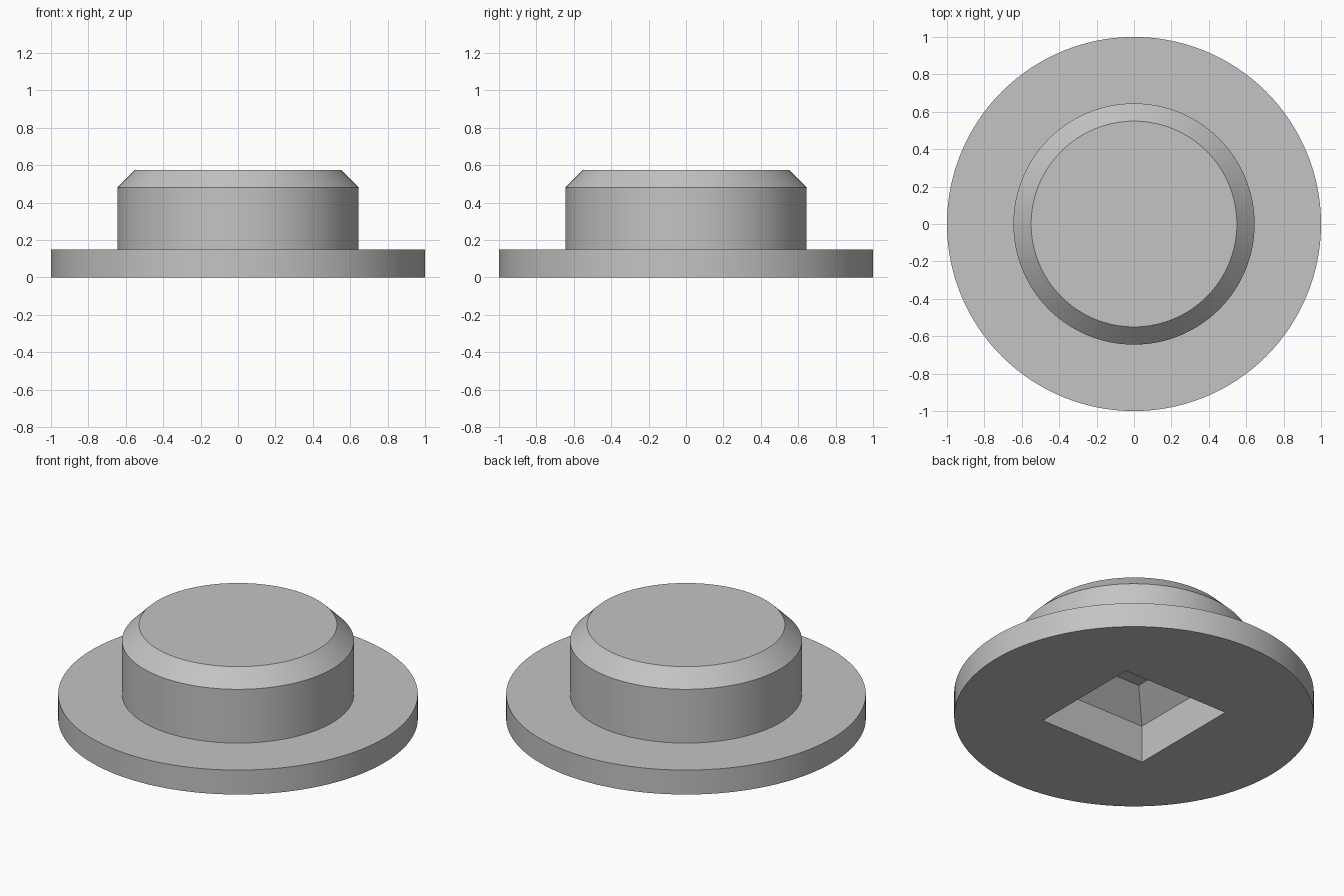
import bpy, bmesh, math

default = bpy.data.objects.get("Cube")
if default:
    bpy.data.objects.remove(default, do_unlink=True)

SEGMENTS = 128

# Single grey material
grey = bpy.data.materials.new("plain grey")
grey.use_nodes = True
colour = (0.55, 0.55, 0.55, 1)
grey.diffuse_color = colour
grey.node_tree.nodes["Principled BSDF"].inputs["Base Color"].default_value = colour

bm = bmesh.new()


def ring(radius, z, sides, turn=0.0):
    """Closed loop of vertices at one height."""
    return [bm.verts.new((radius * math.cos(turn + math.tau * i / sides),
                          radius * math.sin(turn + math.tau * i / sides), z))
            for i in range(sides)]


def skin(loops):
    """Quad walls between successive loops, with a cap on the last one."""
    for low, high in zip(loops, loops[1:]):
        n = len(low)
        for i in range(n):
            j = (i + 1) % n
            bm.faces.new((low[i], low[j], high[j], high[i]))
    bm.faces.new(loops[-1])


# Outside: flange, round head and chamfered top
outside = [ring(r, z, SEGMENTS) for r, z in
           ((1, 0), (1, 0.15), (0.645, 0.15), (0.645, 0.48), (0.55, 0.575))]
skin(outside)

# Underside: square socket with straight walls and a tapered end
socket = [ring(half * math.sqrt(2), z, 4, math.pi / 4) for half, z in
          ((0.36, 0), (0.36, 0.23), (0.21, 0.37))]
skin(socket)

# Flat base between the flange rim and the socket opening
rim = [e for e in bm.edges if e.is_boundary]
bmesh.ops.triangle_fill(bm, edges=rim, use_beauty=True, normal=(0, 0, -1))
bmesh.ops.recalc_face_normals(bm, faces=bm.faces[:])

mesh = bpy.data.meshes.new("flanged_plug")
bm.to_mesh(mesh)
bm.free()
mesh.materials.append(grey)
plug = bpy.data.objects.new("flanged_plug", mesh)
bpy.context.collection.objects.link(plug)

# Smooth round walls, crisp edges
bpy.ops.object.select_all(action="DESELECT")
plug.select_set(True)
bpy.context.view_layer.objects.active = plug
bpy.ops.object.shade_smooth_by_angle(angle=math.radians(30))
